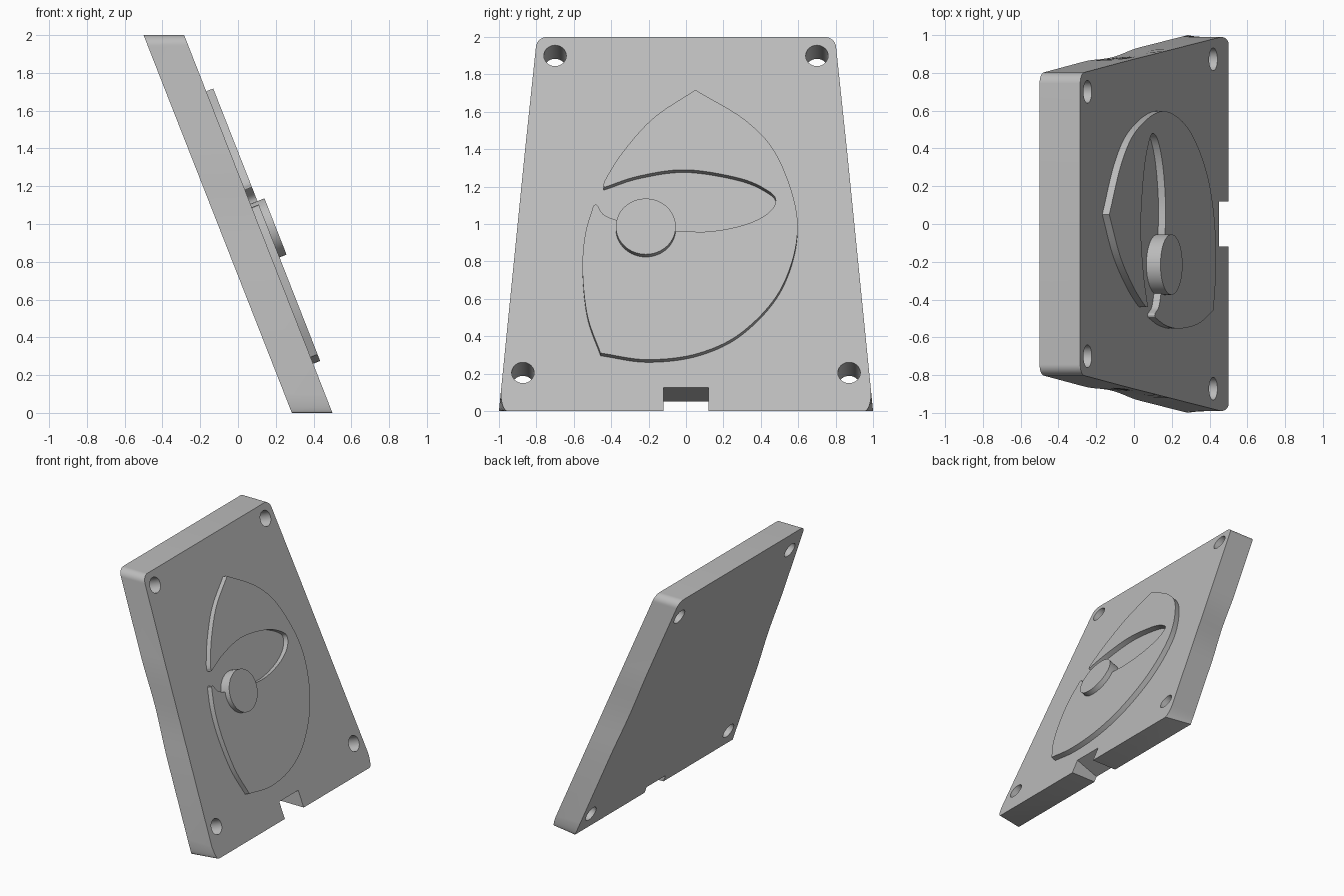
import bpy, math
from mathutils import Vector, Matrix

cube = bpy.data.objects.get("Cube")
if cube:
    bpy.data.objects.remove(cube)

# The slab leans back: its front plane is x = HALF - LEAN * z
HALF, LEAN, DEPTH = 0.5, 0.3925, 0.215
NORMAL = Vector((1, 0, LEAN)).normalized()
STEPS = 10

grey = bpy.data.materials.new("plain grey")
grey.use_nodes = True
grey.diffuse_color = (0.5, 0.5, 0.5, 1)
grey.node_tree.nodes["Principled BSDF"].inputs["Base Color"].default_value = grey.diffuse_color


def on_slope(y, z, height=0):
    """Point seen at (y, z), lying at a height above the front plane."""
    return Vector((HALF - LEAN * z + height / NORMAL.x, y, z))


def loft(name, front, back):
    """Solid between two loops with equal point counts."""
    n = len(front)
    faces = [tuple(range(n)), tuple(reversed(range(n, n + n)))]
    faces += [(i, i + n, (i + 1) % n + n, (i + 1) % n) for i in range(n)]
    mesh = bpy.data.meshes.new(name)
    mesh.from_pydata(list(front) + list(back), [], faces)
    mesh.materials.append(grey)
    obj = bpy.data.objects.new(name, mesh)
    bpy.context.collection.objects.link(obj)
    return obj


def raised(name, outline, height, sink):
    """Extrude an outline of the top surface down along the slope normal."""
    top = [on_slope(y, z, height) for y, z in outline]
    return loft(name, top, [p - NORMAL * sink for p in top])


def disc(y, z, radius, count=48):
    angles = [math.tau * i / count for i in range(count)]
    return [(y + radius * math.cos(a), z + radius * NORMAL.x * math.sin(a)) for a in angles]


def spline(points):
    """Smooth curve through the points, without the last one."""
    pts = [Vector(p) for p in points]
    pts = [2 * pts[0] - pts[1]] + pts + [2 * pts[-1] - pts[-2]]
    out = []
    for a, b, c, d in zip(pts, pts[1:], pts[2:], pts[3:]):
        for i in range(STEPS):
            t = i / STEPS
            p = b + (c - a) * t / 2 + (a - 2.5 * b + 2 * c - d / 2) * t * t
            out.append(tuple(p + (1.5 * (b - c) + (d - a) / 2) * t ** 3))
    return out


def mirrored(half):
    return half + [(-y, z) for y, z in reversed(half)]


# Slab: tapered, rounded corners, shallow grips along the rear side edges
front, back = [], []
for i in range(STEPS + 1):
    a = math.pi / 2 * i / STEPS
    z = 0.1 * (1 - math.cos(a))
    front.append((0.955 + 0.035 * math.sin(a), z))
    back.append((1 - 0.1 * z, z))
for i in range(2 * STEPS + 1):
    t = i / (2 * STEPS)
    z = 0.65 + 0.75 * t
    front.append((1 - 0.1 * z, z))
    back.append((1 - 0.1 * z - 0.015 * math.sin(math.pi * t) ** 2, z))
for i in range(STEPS + 1):
    a = math.pi / 2 * i / STEPS
    corner = (0.743 + 0.06 * math.cos(a), 1.94 + 0.06 * math.sin(a))
    front.append(corner)
    back.append(corner)
shift = Vector((DEPTH, 0, 0))
slab = loft("slab", [on_slope(*p) for p in mirrored(front)],
            [on_slope(*p) - shift for p in mirrored(back)])

# Cutters: four screw holes and the bottom notch, square to the slope
cutters = []
for y, z in ((0.7, 1.9), (0.872, 0.205)):
    for side in (1, -1):
        hole = [(py, pz + 0.1 * NORMAL.z) for py, pz in disc(side * y, z, 0.06)]
        cutters.append(raised("hole_cutter", hole, 0.1, 0.5))
rise = 0.1 * NORMAL.z
notch = [(-0.12, -0.3), (0.12, -0.3), (0.12, 0.125 + rise), (-0.12, 0.125 + rise)]
cutters.append(raised("notch_cutter", notch, 0.1, 0.5))
for cutter in cutters:
    cutter.hide_render = True
    mod = slab.modifiers.new("cut", "BOOLEAN")
    mod.operation, mod.solver, mod.object = "DIFFERENCE", "EXACT", cutter
bpy.context.view_layer.update()
slab.data = bpy.data.meshes.new_from_object(
    slab.evaluated_get(bpy.context.evaluated_depsgraph_get()))
slab.modifiers.clear()
for cutter in cutters:
    bpy.data.objects.remove(cutter)

# Raised emblem: outer sweep, left blade, curved slot, upper left edge
tip, foot, blade = (0.05, 1.717), (-0.457, 0.31), (-0.495, 1.1)
hub, slot_end = (-0.056, 0.963), (-0.44, 1.195)
outer = [tip, (0.33, 1.545), (0.5, 1.34), (0.597, 1), (0.516, 0.67),
         (0.31, 0.43), (0.07, 0.31), (-0.205, 0.275), foot]
left = [foot, (-0.527, 0.51), (-0.553, 0.75), (-0.54, 0.94), blade]
blade_edge = [blade, (-0.475, 1.1), (-0.44, 1.05), (-0.37, 1.02), (-0.25, 0.98)]
slot = [hub, (0.125, 0.96), (0.31, 0.995), (0.435, 1.055), (0.48, 1.125),
        (0.435, 1.18), (0.285, 1.245), (0, 1.29), (-0.25, 1.257), slot_end]
upper = [slot_end, (-0.43, 1.24), (-0.33, 1.395), (-0.17, 1.57), tip]
outline = [p for part in (outer, left, blade_edge) for p in spline(part)]
outline += [(-0.25, 0.98), (-0.15, 0.963)] + spline(slot) + spline(upper)
emblem = raised("raised_emblem", outline, 0.04, 0.05)

# Round hub standing higher than the emblem
button = raised("round_hub", disc(-0.215, 0.987, 0.16, 64), 0.08, 0.09)

# Outward normals and smooth curved walls with sharp rims
for obj in (slab, emblem, button):
    bpy.ops.object.select_all(action="DESELECT")
    obj.select_set(True)
    bpy.context.view_layer.objects.active = obj
    bpy.ops.object.mode_set(mode="EDIT")
    bpy.ops.mesh.select_all(action="SELECT")
    bpy.ops.mesh.normals_make_consistent(inside=False)
    bpy.ops.object.mode_set(mode="OBJECT")
    bpy.ops.object.shade_smooth_by_angle(angle=math.radians(30))
